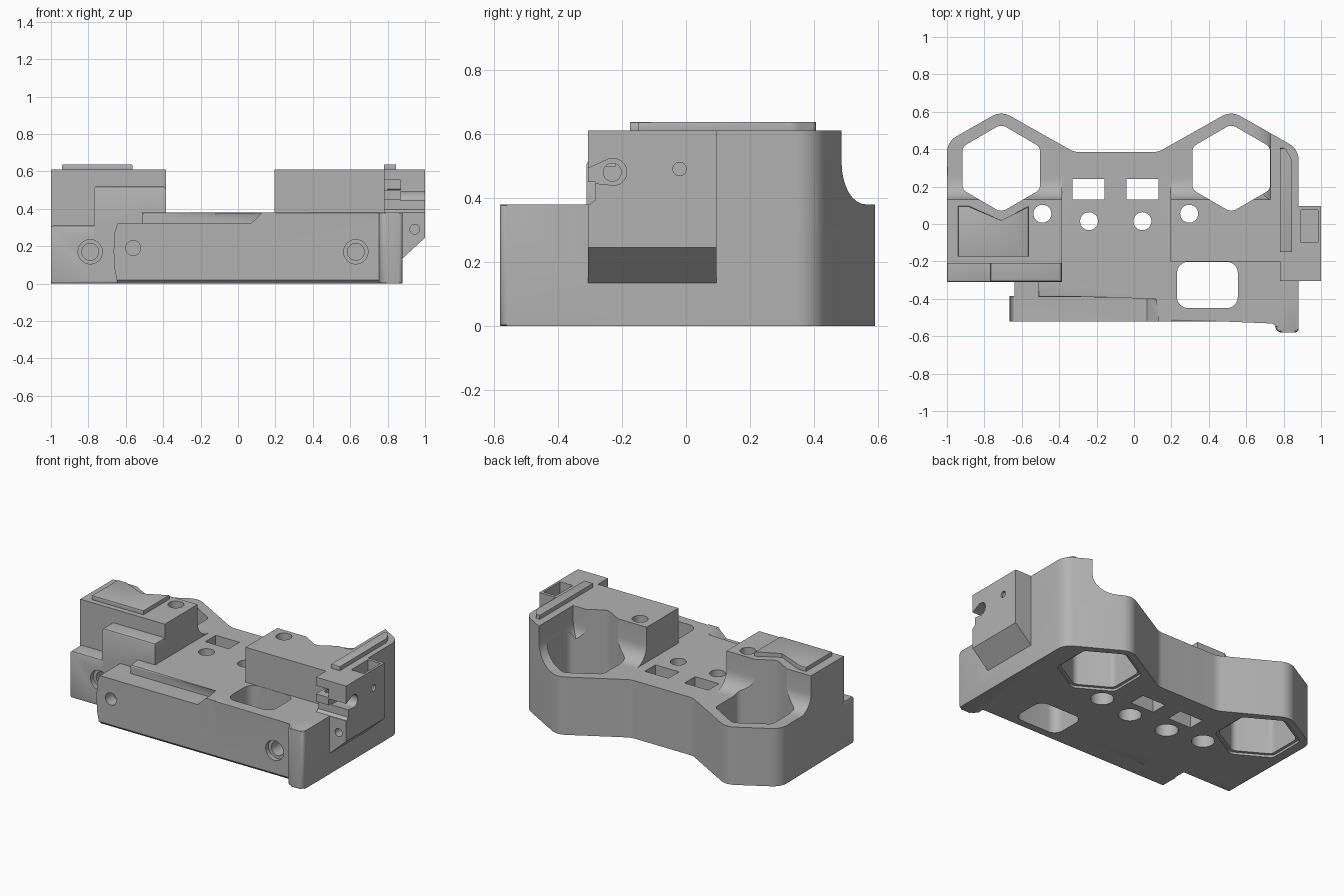
import bpy, bmesh, math
from mathutils import Vector, Matrix

cube = bpy.data.objects.get("Cube")
if cube:
    bpy.data.objects.remove(cube, do_unlink=True)

grey = bpy.data.materials.new("machined grey")
grey.use_nodes = True
grey.diffuse_color = (0.45, 0.45, 0.45, 1)
grey.node_tree.nodes["Principled BSDF"].inputs["Base Color"].default_value = (0.45, 0.45, 0.45, 1)


def rounded(points, seg=8):
    """Round every corner that carries a third value, its radius."""
    out, n = [], len(points)
    for i, p in enumerate(points):
        c = Vector(p[:2])
        if len(p) < 3:
            out.append(c)
            continue
        a = (Vector(points[i - 1][:2]) - c).normalized()
        b = (Vector(points[(i + 1) % n][:2]) - c).normalized()
        half = a.angle(b) / 2
        centre = c + (a + b).normalized() * (p[2] / math.sin(half))
        start = c + a * (p[2] / math.tan(half)) - centre
        end = c + b * (p[2] / math.tan(half)) - centre
        sweep = start.angle_signed(end)
        for k in range(seg + 1):
            out.append(centre + Matrix.Rotation(-sweep * k / seg, 2) @ start)
    return out


def prism(name, points, lo, hi, axis="z", bevel=0):
    """Extrude a profile along an axis, with optional bevelled ends."""
    place = {"x": lambda p, t: (t, p[0], p[1]),
             "y": lambda p, t: (p[0], t, p[1]),
             "z": lambda p, t: (p[0], p[1], t)}[axis]
    bm = bmesh.new()
    pts = rounded(points)
    low = bm.faces.new([bm.verts.new(place(p, lo)) for p in pts])
    high = bm.faces.new([bm.verts.new(place(p, hi)) for p in pts])
    caps = list(low.edges) + list(high.edges)
    a, b = list(low.verts), list(high.verts)
    for i in range(len(pts)):
        bm.faces.new((a[i - 1], a[i], b[i], b[i - 1]))
    if bevel:
        bmesh.ops.bevel(bm, geom=caps, offset=bevel, segments=2, profile=0.5, affect="EDGES")
    bmesh.ops.recalc_face_normals(bm, faces=bm.faces)
    mesh = bpy.data.meshes.new(name)
    bm.to_mesh(mesh)
    bm.free()
    mesh.materials.append(grey)
    ob = bpy.data.objects.new(name, mesh)
    bpy.context.scene.collection.objects.link(ob)
    return ob


def box(name, x0, x1, y0, y1, z0, z1, bevel=0):
    return prism(name, [(x0, y0), (x1, y0), (x1, y1), (x0, y1)], z0, z1, "z", bevel)


def cylinder(name, u, v, r, lo, hi, axis="z"):
    ring = [(u + r * math.cos(math.tau * k / 32), v + r * math.sin(math.tau * k / 32)) for k in range(32)]
    return prism(name, ring, lo, hi, axis)


def combine(target, other, operation):
    mod = target.modifiers.new("combine", "BOOLEAN")
    mod.object, mod.operation, mod.solver = other, operation, "EXACT"
    bpy.context.view_layer.objects.active = target
    bpy.ops.object.modifier_apply(modifier=mod.name)
    bpy.data.objects.remove(other, do_unlink=True)


def hexagon(x, s=1.0):
    w, h, t = 0.207 * s, 0.115 * s, 0.235 * s
    y = 0.298
    return [(x, y + t, 0.05), (x - w, y + h, 0.04), (x - w, y - h, 0.04),
            (x, y - t, 0.05), (x + w, y - h, 0.04), (x + w, y + h, 0.04)]


back = [(0.88, 0.40, 0.1), (0.52, 0.605, 0.1), (0.13, 0.385, 0.1),
        (-0.32, 0.385, 0.1), (-0.71, 0.605, 0.1), (-1, 0.44, 0.1)]

# Base plate
body = prism("mount_body", [(-1, -0.21), (-0.51, -0.21), (-0.51, -0.39), (0.13, -0.39),
                            (0.13, -0.52), (0.755, -0.52), (0.755, -0.58, 0.035), (0.88, -0.58, 0.02)]
             + back, 0, 0.38, "z", 0.012)

# Towers with a concave sweep down to the plate behind them
def tower(name, x0, x1, front):
    return prism(name, [(front, 0.25), (0.26, 0.25), (0.26, 0.38), (0.13, 0.38, 0.11),
                        (0.13, 0.61), (front, 0.61)], x0, x1, "x")


outer_wall = prism("outer_wall", [(0.9, 0.25), (0.9, 0.61), (0.73, 0.61), (0.73, 0.38, 0.13),
                                  (0.55, 0.38), (0.55, 0.25)], 0, 0.7, "y")
combine(outer_wall, prism("wall_outline", [(-1, -0.2), (0.88, -0.2)] + back, 0.2, 0.7), "INTERSECT")

solids = [
    tower("right_tower", -1, -0.385, -0.21),
    tower("left_tower", 0.195, 0.88, -0.2),
    outer_wall,
    # Stepped blocks in front of the tower
    box("low_step", -1, -0.5, -0.31, -0.15, 0, 0.31, 0.012),
    box("high_step", -0.77, -0.385, -0.31, -0.15, 0, 0.52, 0.015),
    # Front bar with its sloped end
    box("bar_link", -0.64, -0.4, -0.45, -0.25, 0, 0.322),
    prism("front_bar", [(-0.645, 0), (-0.66, 0.08), (-0.665, 0.17), (-0.66, 0.27), (-0.645, 0.322, 0.01),
                        (0.07, 0.322), (0.13, 0.38), (0.2, 0.38), (0.2, 0)], -0.52, -0.385, "y"),
    # Side block with a sloped underside
    prism("side_block", [(0.86, 0.135), (0.88, 0.135), (1, 0.245), (1, 0.61), (0.78, 0.61),
                         (0.78, 0.37), (0.86, 0.37)], -0.305, 0.095, "y"),
]
for part in solids:
    combine(body, part, "UNION")

# Through pockets
cutters = [prism("front_pocket", [(0.23, -0.45, 0.06), (0.555, -0.45, 0.06),
                                  (0.555, -0.202, 0.06), (0.23, -0.202, 0.06)], -0.1, 0.7)]
for x in (-0.71, 0.52):
    cutters.append(prism("hex_pocket", hexagon(x), -0.1, 0.8))
    cutters.append(prism("hex_lip", hexagon(x, 1.09), -0.1, 0.015))
for x, y in ((-0.49, 0.055), (0.295, 0.055), (-0.24, 0.015), (0.045, 0.015)):
    cutters.append(cylinder("bolt_hole", x, y, 0.048, -0.1, 0.8))
    cutters.append(cylinder("counterbore", x, y, 0.07, -0.1, 0.1))
for x in (-0.33, -0.04):
    cutters.append(box("square_slot", x, x + 0.172, 0.13, 0.24, -0.1, 0.5))

# Blind holes in the front and side
for x, face in ((-0.79, -0.31), (0.63, -0.52)):
    cutters.append(cylinder("wide_hole", x, 0.17, 0.065, face - 0.1, face + 0.03, "y"))
    cutters.append(cylinder("narrow_hole", x, 0.17, 0.045, face - 0.1, face + 0.2, "y"))
cutters += [
    cylinder("bar_hole", -0.56, 0.19, 0.04, -0.6, -0.44, "y"),
    cylinder("block_front_hole", 0.945, 0.29, 0.026, -0.4, -0.2, "y"),
    cylinder("block_side_hole", -0.02, 0.49, 0.021, 0.93, 1.1, "x"),
    # Hooked slot, relief and window in the side block
    prism("hook_slot", [(-0.4, 0.45), (-0.28, 0.445), (-0.185, 0.435, 0.04), (-0.185, 0.522, 0.04),
                        (-0.24, 0.522), (-0.31, 0.49), (-0.4, 0.49)], 0.87, 1.1, "x"),
    cylinder("hook_hole", -0.23, 0.48, 0.028, 0.8, 1.0, "x"),
    prism("front_relief", [(-0.4, 0.38), (-0.3, 0.38), (-0.282, 0.395), (-0.282, 0.45), (-0.4, 0.45)],
          0.7, 1.1, "x"),
    box("window", 0.7, 0.87, -0.4, -0.22, 0.5, 0.555),
    box("block_pocket", 0.893, 0.985, -0.1, 0.075, 0.4, 0.7),
    # Chamfer under the front bar
    prism("front_chamfer", [(-0.54, -0.02), (-0.48, -0.02), (-0.54, 0.04)], -0.8, 0.755, "x"),
]
for part in cutters:
    combine(body, part, "DIFFERENCE")

# Raised pads on top of the towers
pads = [
    prism("right_top_pad", [(-0.94, -0.175), (-0.565, -0.175), (-0.565, 0.095), (-0.71, 0.015),
                            (-0.88, 0.095), (-0.94, 0.095)], 0.6, 0.637, "z", 0.004),
    prism("left_top_pad", [(0.78, -0.15), (0.845, -0.15), (0.845, 0.34, 0.05), (0.81, 0.405, 0.02),
                           (0.78, 0.405)], 0.6, 0.637, "z", 0.004),
]

for ob in [body] + pads:
    bpy.ops.object.select_all(action="DESELECT")
    ob.select_set(True)
    bpy.context.view_layer.objects.active = ob
    bpy.ops.object.shade_smooth_by_angle(angle=math.radians(30))
